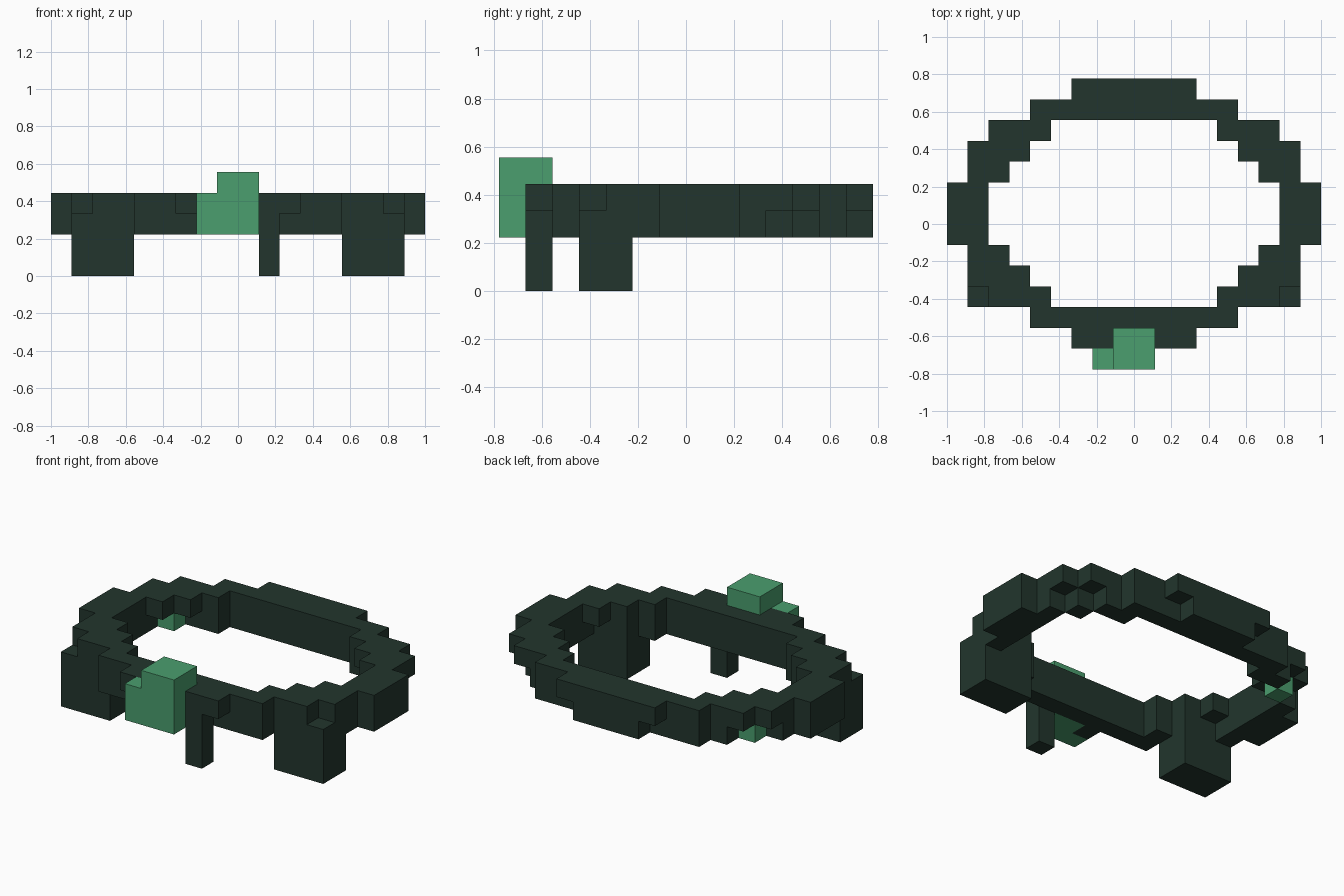
import bpy, bmesh
from mathutils import Vector

if "Cube" in bpy.data.objects:
    bpy.data.objects.remove(bpy.data.objects["Cube"])

U = 1 / 9  # edge length of one block


def material(name, rgb):
    m = bpy.data.materials.new(name)
    m.use_nodes = True
    m.diffuse_color = (*rgb, 1)
    m.node_tree.nodes["Principled BSDF"].inputs["Base Color"].default_value = (*rgb, 1)
    return m


DARK = material("dark green", (0.016, 0.036, 0.026))
GREEN = material("leaf green", (0.069, 0.342, 0.156))


def box(x0, x1, y0, y1, z0, z1):
    return {(x, y, z) for x in range(x0, x1) for y in range(y0, y1) for z in range(z0, z1)}


def mirrored(cells):
    return cells | {(-1 - x, y, z) for x, y, z in cells}


def build(name, cells, mat):
    """Skin a set of blocks, leaving out the faces between neighbours."""
    bm = bmesh.new()
    for cell in cells:
        centre = Vector(cell) + Vector((0.5, 0.5, 0.5))
        for axis in range(3):
            for sign in (-1, 1):
                n = Vector((0, 0, 0))
                n[axis] = sign
                if tuple(int(c + d) for c, d in zip(cell, n)) in cells:
                    continue
                a = Vector((0, 0, 0))
                a[(axis + 1) % 3] = 0.5
                b = n.cross(a)
                mid = centre + n * 0.5
                corners = (mid - a - b, mid + a - b, mid + a + b, mid - a + b)
                bm.faces.new([bm.verts.new(v * U) for v in corners])
    bmesh.ops.remove_doubles(bm, verts=bm.verts, dist=0.001)
    bmesh.ops.dissolve_limit(bm, angle_limit=0.01, verts=bm.verts, edges=bm.edges)
    mesh = bpy.data.meshes.new(name)
    bm.to_mesh(mesh)
    bm.free()
    mesh.materials.append(mat)
    obj = bpy.data.objects.new(name, mesh)
    bpy.context.collection.objects.link(obj)
    return obj


# Stepped oval ring: (first y, last y, inner x, outer x), mirrored in x
rows = [(6, 7, 0, 3), (5, 6, 0, 5), (4, 5, 4, 7), (3, 4, 5, 8), (2, 3, 6, 8),
        (-1, 2, 7, 9), (-2, -1, 6, 8), (-3, -2, 5, 8), (-4, -3, 4, 8),
        (-5, -4, 0, 5), (-6, -5, 0, 3)]
ring = set()
for y0, y1, inner, outer in rows:
    ring |= box(inner, outer, y0, y1, 2, 4)

# Blocks missing from the lower layer and the cut front corners
lower_gaps = [(7, 3), (6, 4), (2, 6), (2, -6), (6, -2), (6, 2), (5, 3)]
ring -= {(x, y, 2) for x, y in lower_gaps}
ring -= {(7, -4, 3)}
ring = mirrored(ring)

# Green ornament at the front and one green block under the ring
ornament = box(-1, 1, -7, -5, 2, 5) | box(-2, -1, -7, -6, 2, 4)
accent = {(-7, 3, 2)}
build("ring", ring - ornament - accent, DARK)
build("front_ornament", ornament, GREEN)
build("accent_block", accent, GREEN)

# Supports
build("left_leg", box(5, 8, -4, -2, 0, 2), DARK)
build("right_leg", box(-8, -5, -4, -2, 0, 2), DARK)
build("thin_front_leg", box(1, 2, -6, -5, 0, 2), DARK)
